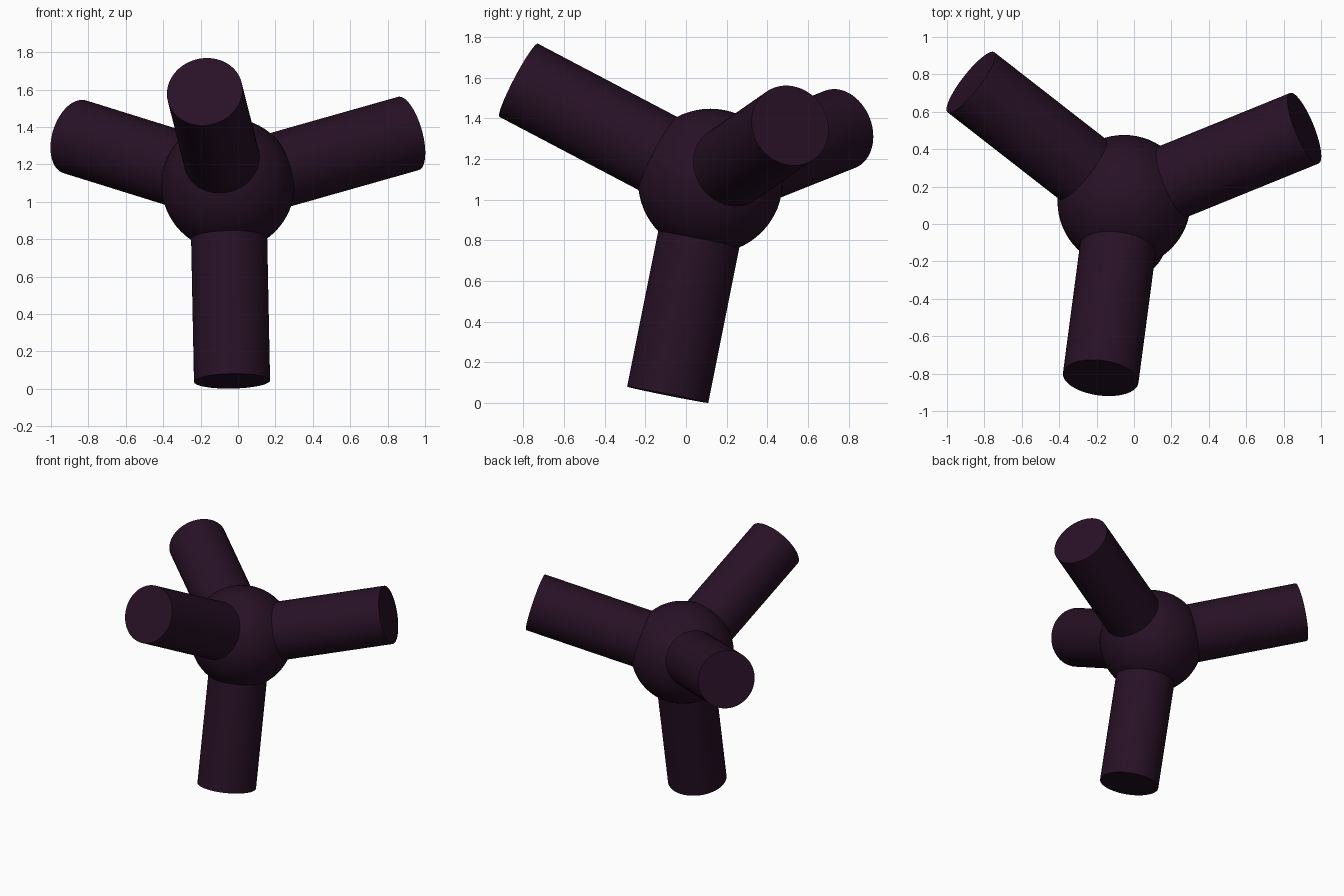
import bpy
from mathutils import Vector

if "Cube" in bpy.data.objects:
    bpy.data.objects.remove(bpy.data.objects["Cube"])

plum = bpy.data.materials.new("dark plum")
plum.diffuse_color = (0.0205, 0.0055, 0.0190, 1)
plum.use_nodes = True
plum.node_tree.nodes["Principled BSDF"].inputs["Base Color"].default_value = plum.diffuse_color

CENTRE = Vector((-0.053, 0.12, 1.092))
BALL_RADIUS, ARM_RADIUS = 0.356, 0.2035


def finish(name):
    ob = bpy.context.object
    ob.name = name
    ob.data.materials.append(plum)
    bpy.ops.object.shade_smooth_by_angle(angle=0.6)


# Central ball
bpy.ops.mesh.primitive_uv_sphere_add(segments=64, ring_count=32,
                                     radius=BALL_RADIUS, location=CENTRE)
finish("central_ball")

# Four round arms, each running from the ball centre to its end cap centre
arm_ends = {
    "lower_arm": (-0.032, -0.09, 0.041),
    "front_arm": (-0.178, -0.823, 1.588),
    "right_arm": (0.911, 0.512, 1.365),
    "left_arm": (-0.872, 0.758, 1.347),
}
for name, end in arm_ends.items():
    axis = Vector(end) - CENTRE
    bpy.ops.mesh.primitive_cylinder_add(
        vertices=64, radius=ARM_RADIUS, depth=axis.length,
        location=CENTRE + axis / 2,
        rotation=axis.to_track_quat('Z', 'Y').to_euler())
    finish(name)
